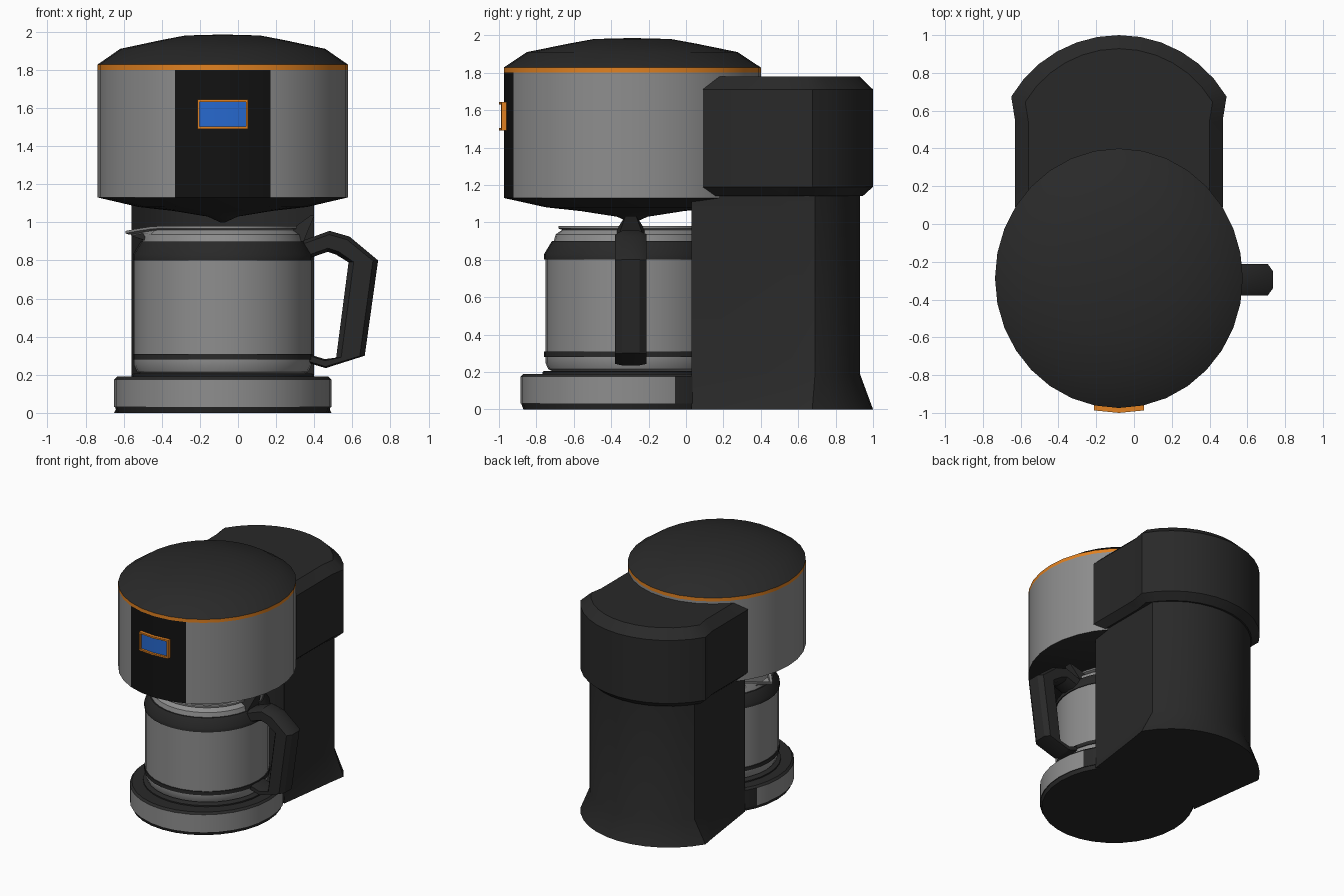
import bpy, bmesh
from math import sin, cos, pi, atan2, sqrt

if "Cube" in bpy.data.objects:
    bpy.data.objects.remove(bpy.data.objects["Cube"])

CX, CY, N = -0.08, -0.287, 32


def mat(name, r, g, b):
    m = bpy.data.materials.new(name)
    m.diffuse_color = (r, g, b, 1)
    m.use_nodes = True
    m.node_tree.nodes["Principled BSDF"].inputs["Base Color"].default_value = m.diffuse_color
    return m


DARK = mat("dark_plastic", .022, .022, .022)
BLACK = mat("black_panel", .006, .006, .006)
STEEL = mat("steel", .27, .27, .27)
ORANGE = mat("orange_trim", .75, .22, .015)
BLUE = mat("blue_screen", .02, .14, .62)
MATS = [DARK, BLACK, STEEL, ORANGE, BLUE]


def loft(name, rings, colour=lambda s, c: DARK, caps=True):
    """Join equal-length rings of points; colour(segment, centre) picks a material."""
    bm = bmesh.new()
    vs = [[bm.verts.new(p) for p in ring] for ring in rings]
    n = len(vs[0])
    for s in range(len(vs) - 1):
        for i in range(n):
            j = (i + 1) % n
            f = bm.faces.new((vs[s][i], vs[s][j], vs[s + 1][j], vs[s + 1][i]))
            f.material_index = MATS.index(colour(s, f.calc_center_median()))
    if caps:
        for s, ring in ((0, vs[0]), (len(vs) - 2, vs[-1])):
            f = bm.faces.new(ring)
            f.material_index = MATS.index(colour(s, f.calc_center_median()))
    bmesh.ops.recalc_face_normals(bm, faces=bm.faces)
    me = bpy.data.meshes.new(name)
    bm.to_mesh(me)
    bm.free()
    for m in MATS:
        me.materials.append(m)
    ob = bpy.data.objects.new(name, me)
    bpy.context.collection.objects.link(ob)
    return ob


def circle(r, z, sx=1, sy=1):
    return [(CX + r * sx * sin(2 * pi * i / N), CY - r * sy * cos(2 * pi * i / N), z)
            for i in range(N)]


def lathe(name, profile, colour=lambda s, c: DARK, sx=1, sy=1):
    return loft(name, [circle(r, z, sx, sy) for r, z in profile], colour)


# Brewing head: cone underside, steel drum with black front panel, orange trim, domed lid
def head_colour(s, c):
    if s == 4:
        return BLACK if abs(c.x - CX) < .25 and c.y < CY else STEEL
    return ORANGE if s == 5 else DARK


lathe("brew_head", [(.02, 1.0), (.12, 1.03), (.4, 1.06), (.67, 1.08), (1, 1.13), (1, 1.80),
                    (1, 1.828), (.82, 1.91), (.5, 1.955), (.3, 1.98), (.02, 1.985)],
      lambda s, c: head_colour(s + 0, c), .656, .687)


# Curved strips following the front of the head: display and its frame
def strip(name, xs, z0, z1, back, front, m):
    def y(x, off):
        return -.974 + .1 * abs(x) - off
    loft(name, [[(CX + x, y(x, back), z0), (CX + x, y(x, front), z0),
                 (CX + x, y(x, front), z1), (CX + x, y(x, back), z1)] for x in xs],
         lambda s, c: m)


strip("display", (-.125, 0, .125), 1.495, 1.635, -.01, .008, BLUE)
for tag, z in (("bottom", 1.49), ("top", 1.63)):
    strip("display_frame_" + tag, (-.133, 0, .133), z, z + .013, -.01, .026, ORANGE)
for tag, x in (("left", -.127), ("right", .127)):
    strip("display_frame_" + tag, (x - .006, x + .006), 1.49, 1.643, -.01, .026, ORANGE)


# Plan outlines with a round back, straight sides and a flat or concave front
def plan(z, front, side, corner, back, hollow=False, scale=1):
    hx, hy = corner
    yc = (back ** 2 - hx ** 2 - hy ** 2) / (2 * (back - hy))
    r, a = back - yc, atan2(hx, hy - yc)
    pts = [front, side]
    pts += [(r * sin(a - a * k / 6), yc + r * cos(a - a * k / 6)) for k in range(12 + 1)]
    pts += [(-side[0], side[1]), (-front[0], front[1])]
    for k in range(1, 12):
        x = front[0] * (k / 6 - 1)
        dip = CY + .54 * sqrt(1 - (x / .58) ** 2)
        pts.append((x, dip if hollow else front[1]))
    return [(CX + x * scale, .45 + (y - .45) * scale, z) for x, y in pts]


# Water tank behind the head
loft("water_tank", [plan(z, (.55, .09), (.55, .55), (.57, .675), 1.0, scale=s)
                    for z, s in ((1.14, .9), (1.19, 1), (1.71, 1), (1.78, .87))])

# Column with flared foot, hollowed around the carafe
loft("column", [plan(0, (.48, .03), (.55, .55), (.57, .675), 1.0, True),
                plan(.19, (.48, .03), (.48, .55), (.48, .69), .93, True),
                plan(1.17, (.48, .03), (.48, .55), (.48, .69), .93, True)])

# Round base, steel toward the front, and warming plate
lathe("base", [(.555, 0), (.565, .03), (.57, .03), (.57, .175), (.555, .19), (.1, .19)],
      lambda s, c: STEEL if s == 2 and c.y < -.06 else DARK, 1, 1.05)
lathe("warming_plate", [(.48, .185), (.48, .2), (.47, .206), (.05, .206)])

# Carafe: steel body, dark bands, open neck with a pulled spout
profile = [(.43, .205), (.45, .215), (.465, .25), (.465, .28), (.472, .28), (.472, .31),
           (.465, .31), (.465, .80), (.472, .80), (.472, .83), (.43, .90), (.42, .90),
           (.41, .935), (.375, .96), (.395, .967), (.395, .98), (.37, .98), (.365, .955),
           (.40, .90), (.445, .80), (.445, .25), (.05, .23)]
rings = [circle(r, z) for r, z in profile]
for s in range(13, 18):
    for k, pull in ((22, .01), (23, .06), (24, .115), (25, .06), (26, .01)):
        x, y, z = rings[s][k]
        rings[s][k] = (x - pull, y, z - pull * .22)
loft("carafe", rings, lambda s, c: DARK if s in (3, 4, 5, 7, 8, 9, 10) else STEEL)

# Carafe handle: chamfered section swept along outer/inner side-profile pairs
pairs = [((.33, .90), (.34, .80)), ((.48, .955), (.47, .845)), ((.585, .925), (.515, .83)),
         ((.735, .80), (.58, .79)), ((.665, .30), (.515, .29)), ((.46, .235), (.455, .282)),
         ((.36, .265), (.36, .312))]
section = [(1, .55), (.65, 1), (-.65, 1), (-1, .55), (-1, -.55), (-.65, -1), (.65, -1), (1, -.55)]
loft("carafe_handle", [[((o[0] + i[0]) / 2 + (o[0] - i[0]) / 2 * u, -.295 + .084 * v,
                         (o[1] + i[1]) / 2 + (o[1] - i[1]) / 2 * u) for u, v in section]
                       for o, i in pairs])

# Thumb tab on top of the handle
loft("thumb_tab", [[(.27, -.295 + w, .955), (.34, -.295 + w, .89), (.40, -.295 + w * .35, 1.035),
                    (.38, -.295 + w * .35, 1.035)] for w in (-.08, .08)])

# Smooth shading with crisp edges
bpy.ops.object.select_all(action='SELECT')
bpy.context.view_layer.objects.active = bpy.data.objects["brew_head"]
bpy.ops.object.shade_smooth_by_angle(angle=.55)
